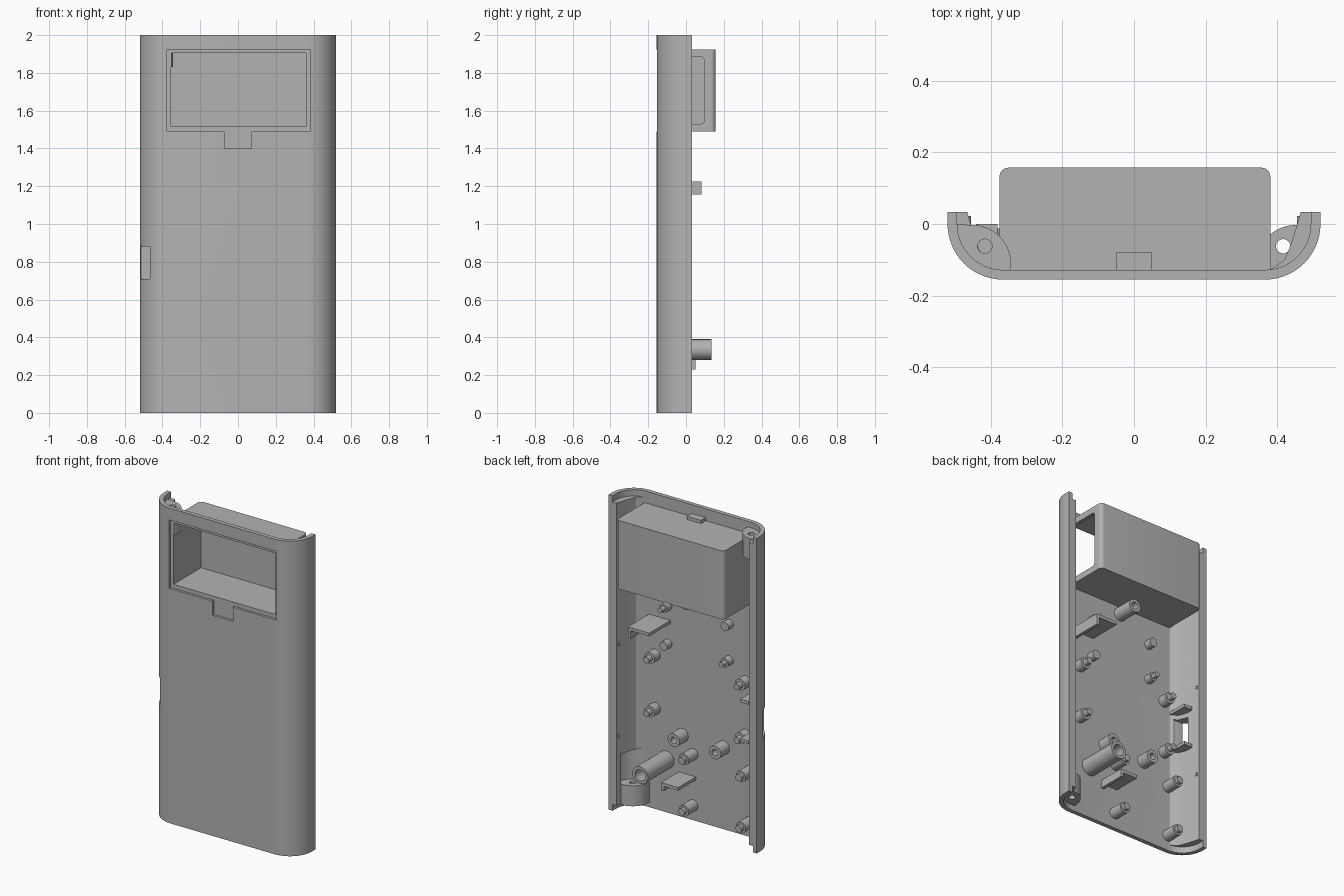
import bpy, bmesh, math
from mathutils import Vector

cube = bpy.data.objects.get("Cube")
if cube:
    bpy.data.objects.remove(cube, do_unlink=True)

grey = bpy.data.materials.new("plain_grey")
grey.use_nodes = True
COLOUR = (0.45, 0.45, 0.45, 1)
grey.diffuse_color = COLOUR
grey.node_tree.nodes["Principled BSDF"].inputs["Base Color"].default_value = COLOUR

FLOOR = -0.128   # inside face of the front wall
RIM = 0.033      # back edge of the side walls
HALF = 0.52
BEND = 0.155     # outer corner radius
CX = HALF - BEND


def finish(name, bm):
    bmesh.ops.recalc_face_normals(bm, faces=bm.faces[:])
    mesh = bpy.data.meshes.new(name)
    bm.to_mesh(mesh)
    bm.free()
    obj = bpy.data.objects.new(name, mesh)
    bpy.context.collection.objects.link(obj)
    mesh.materials.append(grey)
    return obj


def prism(name, outline, z0, z1, side=1):
    """Extrude an (x, y) outline from z0 to z1; side=-1 mirrors it."""
    bm = bmesh.new()
    face = bm.faces.new([bm.verts.new((side * x, y, z0)) for x, y in outline])
    ext = bmesh.ops.extrude_face_region(bm, geom=[face])
    top = [g for g in ext["geom"] if isinstance(g, bmesh.types.BMVert)]
    bmesh.ops.translate(bm, verts=top, vec=(0, 0, z1 - z0))
    return finish(name, bm)


def block(name, x, y, z):
    return prism(name, [(x[0], y[0]), (x[1], y[0]), (x[1], y[1]), (x[0], y[1])], *z)


def lathe(name, x, z, profile, along_z=False):
    """Revolve a closed (radius, height) profile about an axis along y or z."""
    bm = bmesh.new()
    vs = [bm.verts.new((r, 0, h)) for r, h in profile]
    edges = [bm.edges.new((a, b)) for a, b in zip(vs, vs[1:] + vs[:1])]
    bmesh.ops.spin(bm, geom=vs + edges, cent=(0, 0, 0), axis=(0, 0, 1),
                   angle=math.tau, steps=24, use_duplicate=False)
    bmesh.ops.remove_doubles(bm, verts=bm.verts[:], dist=1e-5)
    for v in bm.verts:
        a, b, h = v.co
        v.co = Vector((x + a, z + b, h)) if along_z else Vector((x + a, h, z + b))
    return finish(name, bm)


def rod(name, x, z, r, lo, hi, along_z=False):
    return lathe(name, x, z, [(0, lo), (r, lo), (r, hi), (0, hi)], along_z)


def tube(name, x, z, r, bore, hi):
    return lathe(name, x, z, [(bore, FLOOR - 0.005), (r, FLOOR - 0.005), (r, hi), (bore, hi)])


def cut(obj, *cutters):
    bpy.context.view_layer.objects.active = obj
    for c in cutters:
        c.hide_render = True
        m = obj.modifiers.new("cut", "BOOLEAN")
        m.operation, m.solver, m.object = "DIFFERENCE", "EXACT", c
        bpy.ops.object.modifier_apply(modifier=m.name)
        bpy.data.objects.remove(c, do_unlink=True)


def arc(cx, cy, r, a0, a1, n=14):
    steps = [math.radians(a0 + (a1 - a0) * i / n) for i in range(n + 1)]
    return [(cx + r * math.cos(a), cy + r * math.sin(a)) for a in steps]


# Shell: a U-shaped wall with rounded front corners
outer = [(HALF, RIM)] + arc(CX, 0, BEND, 0, -90)
inner = arc(CX, 0, -FLOOR, -90, 0) + [(CX - FLOOR, RIM)]
mirrored = lambda pts: [(-x, y) for x, y in reversed(pts)]
shell = prism("shell", outer + mirrored(outer) + mirrored(inner) + inner, 0, 2)

TAB_Z, SCREW_Z = 1.44, 0.52
SCREWS = (-0.175, 0.115)
cut(shell,
    block("recess_cutter", (-0.375, 0.38), (-0.3, -0.14), (1.49, 1.925)),
    block("tab_cutter", (-0.072, 0.072), (-0.3, -0.14), (1.40, 1.50)),
    block("window_cutter", (-0.355, 0.36), (-0.3, 0), (1.515, 1.905)),
    rod("tab_hole_cutter", 0, TAB_Z, 0.023, -0.3, 0),
    *[rod("screw_cutter", x, SCREW_Z, 0.02, -0.3, 0) for x in SCREWS])


def switch_cutter():
    return block("switch_cutter", (-0.6, -0.37), (-0.118, -0.04), (0.71, 0.88))


cut(shell, switch_cutter())

# Side rails: thick wedge inside each wall, thinned to a strip beside the boss
wedge = [(0.465, RIM), (0.455, 0), (0.44, -0.05), (0.42, -0.1), (0.38, -0.127)] \
    + arc(CX, 0, 0.135, -84, 0) + [(0.5, RIM)]
strip = [(0.465, RIM), (0.455, 0), (0.488, -0.035), (0.5, 0), (0.5, RIM)]
left_rail = prism("left_rail", wedge, 0.36, 1.96)
right_rail = prism("right_rail", wedge, 0.04, 1.64, -1)
prism("left_rail_strip", strip, 0.04, 0.36)
prism("right_rail_strip", strip, 1.64, 1.96, -1)
cut(right_rail, switch_cutter())

# Small latch bumps on the rails
for side, name in ((1, "left_latch_bump"), (-1, "right_latch_bump")):
    for z in (0.48, 1.06):
        rod(name, side * 0.467, z, 0.013, -0.02, 0.022)

# Corner bosses with vertical screw holes
boss_outline = arc(0.45, -0.11, 0.107, 90, 188) + arc(CX, 0, 0.14, -95, 0)
for name, side, z0, z1 in (("top_boss", -1, 1.83, 1.965), ("bottom_boss", 1, 0.035, 0.165)):
    boss = prism(name, boss_outline, z0, z1, side)
    cut(boss, rod("bore_cutter", side * 0.416, -0.062, 0.02, z0 - 0.1, z1 + 0.1, True))

# Display box: hollow, open to the front, with an opening in its left side
box_outline = [(-0.375, -0.14), (0.38, -0.14)] + arc(0.355, 0.132, 0.025, 0, 90, 6) \
    + arc(-0.35, 0.132, 0.025, 90, 180, 6)
display_box = prism("display_box", box_outline, 1.49, 1.925)
side_cutter = block("side_cutter", (0.3, 0.5), (-0.12, 0.095), (1.53, 1.885))
bevel = side_cutter.modifiers.new("round", "BEVEL")
bevel.width, bevel.segments = 0.015, 3
cut(display_box,
    block("cavity_cutter", (-0.355, 0.36), (-0.3, 0.137), (1.515, 1.905)),
    side_cutter)
block("top_catch", (-0.05, 0.05), (FLOOR, -0.08), (1.915, 1.945))

# Hollow screw posts
tube("tab_post", 0, TAB_Z, 0.042, 0.023, 0.01)
for x in SCREWS:
    tube("screw_post", x, SCREW_Z, 0.042, 0.02, -0.04)
tube("large_tube", 0.228, 0.335, 0.055, 0.036, 0.135)


def pin_post(name, x, z, r, shoulder, pin, tip):
    base = FLOOR - 0.005
    lathe(name, x, z, [(0, base), (r, base), (r, shoulder), (pin, shoulder),
                       (pin, tip), (0, tip)])


# Board mounting posts
for x in (-0.33, 0.305):
    for z in (0.64, 0.98):
        pin_post("board_post", x, z, 0.036, -0.07, 0.02, -0.035)
for x in (-0.36, 0.04):
    for z in (0.095, 0.42):
        pin_post("lower_board_post", x, z, 0.035, -0.035, 0.022, -0.012)
for x, z in ((0.215, 1.315), (-0.215, 1.085)):
    pin_post("sensor_pin", x, z, 0.028, -0.08, 0.016, -0.045)
for x, z in ((-0.215, 1.315), (0.215, 1.075)):
    rod("sensor_stub", x, z, 0.028, FLOOR - 0.005, -0.08)

# L-shaped cable brackets
for name, x0, x1, z0, z1, tip in (("upper_bracket", 0.2, 0.35, 1.155, 1.225, 0.083),
                                  ("lower_bracket", 0.02, 0.14, 0.23, 0.28, 0.05)):
    t = 0.02
    prism_y = (FLOOR - 0.005, tip)
    block(name, (x0, x1), prism_y, (z1 - t, z1))
    block(name + "_leg", (x1 - t, x1), prism_y, (z0, z1 - t))

# Switch holder ribs beside the side notch
for z in (0.66, 0.91):
    block("switch_rib", (-0.44, -0.38), (FLOOR, 0.0), (z, z + 0.02))

# Smooth the round parts, keep the edges sharp
bpy.ops.object.select_all(action="DESELECT")
for obj in bpy.context.collection.objects:
    if obj.type == "MESH" and grey.name in obj.data.materials:
        obj.select_set(True)
        bpy.context.view_layer.objects.active = obj
bpy.ops.object.shade_smooth_by_angle(angle=math.radians(30))
